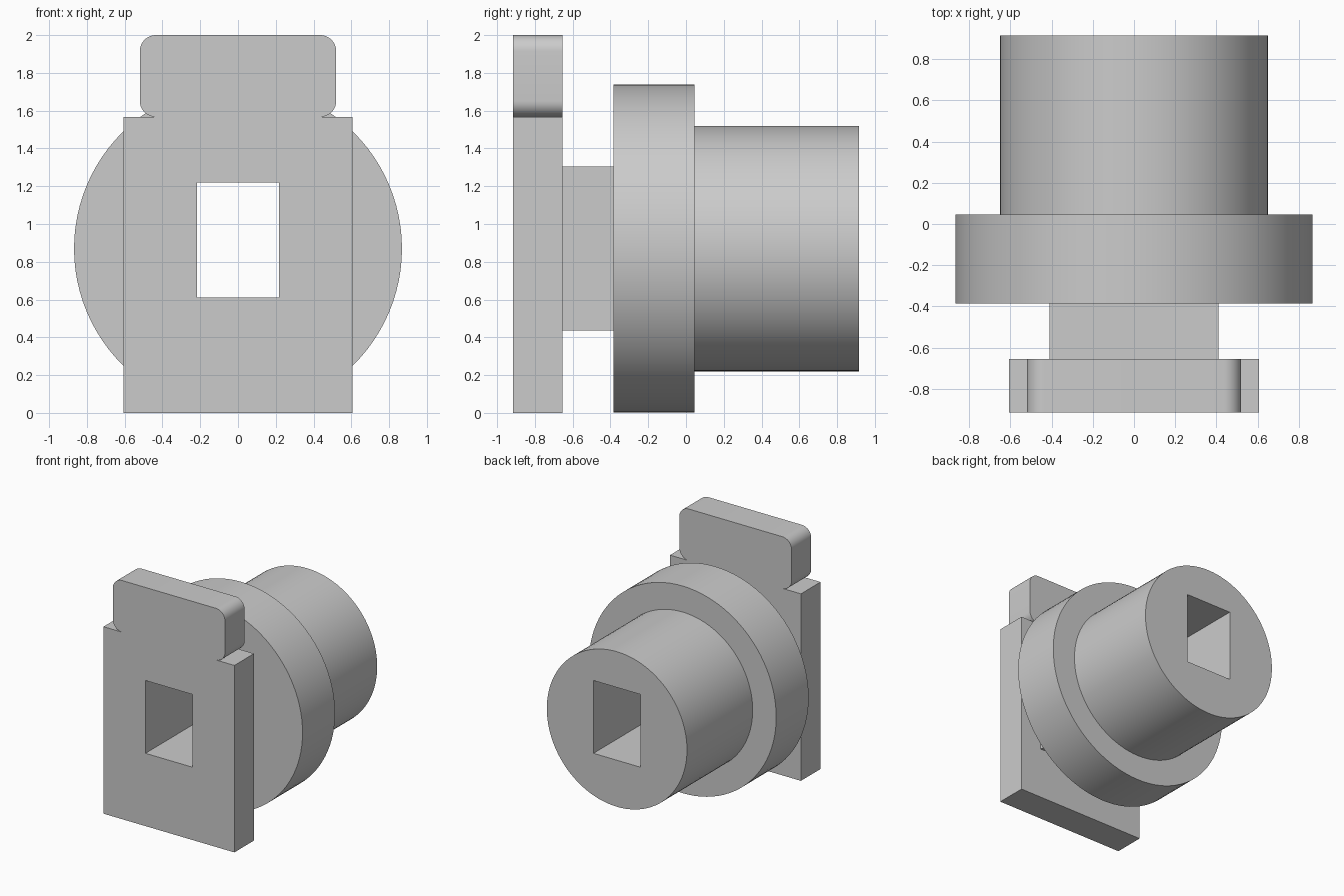
import bpy, bmesh
from math import cos, sin, pi, radians

if "Cube" in bpy.data.objects:
    bpy.data.objects.remove(bpy.data.objects["Cube"])

grey = bpy.data.materials.new("plain_grey")
grey.use_nodes = True
COLOUR = (0.6, 0.6, 0.6, 1)
grey.diffuse_color = COLOUR
grey.node_tree.nodes["Principled BSDF"].inputs["Base Color"].default_value = COLOUR

AXIS_Z = 0.87  # height of the round parts' axis


def rectangle(half_width, bottom, top):
    return [(-half_width, bottom), (half_width, bottom), (half_width, top), (-half_width, top)]


def arc(cx, cz, radius, start, end, steps):
    angles = [start + (end - start) * i / steps for i in range(steps + 1)]
    return [(cx + radius * cos(a), cz + radius * sin(a)) for a in angles]


def circle(radius):
    return arc(0, AXIS_Z, radius, 0, 2 * pi, 96)[:-1]


def mirrored(half):
    return half + [(-x, z) for x, z in reversed(half)]


def pierced_prism(name, outline, y_front, y_back):
    """Extrude an outline along y, leaving the rectangular bore open."""
    bm = bmesh.new()
    edges = []
    for loop in (outline, BORE):
        verts = [bm.verts.new((x, y_front, z)) for x, z in loop]
        edges += [bm.edges.new((v, verts[i - 1])) for i, v in enumerate(verts)]
    bmesh.ops.triangle_fill(bm, edges=edges, use_beauty=True)
    extruded = bmesh.ops.extrude_face_region(bm, geom=bm.faces[:], use_keep_orig=True)
    moved = [g for g in extruded["geom"] if isinstance(g, bmesh.types.BMVert)]
    bmesh.ops.translate(bm, verts=moved, vec=(0, y_back - y_front, 0))
    bmesh.ops.recalc_face_normals(bm, faces=bm.faces[:])
    mesh = bpy.data.meshes.new(name)
    bm.to_mesh(mesh)
    bm.free()
    mesh.materials.append(grey)
    obj = bpy.data.objects.new(name, mesh)
    bpy.context.collection.objects.link(obj)
    bpy.ops.object.select_all(action="DESELECT")
    obj.select_set(True)
    bpy.context.view_layer.objects.active = obj
    bpy.ops.object.shade_smooth_by_angle(angle=radians(30))


BORE = rectangle(0.217, 0.61, 1.22)

# Front plate with its rounded tab on top
SHOULDER, TAB, R = 1.567, 0.52, 0.085
plate_half = [(0.607, 0), (0.607, SHOULDER)]
plate_half += arc(TAB - R, SHOULDER + R, R, -pi / 2, 0, 10)
plate_half += arc(TAB - R, 2 - R, R, 0, pi / 2, 10)
pierced_prism("front_plate", mirrored(plate_half), -0.915, -0.655)

# Square neck, wide flange and rear barrel
pierced_prism("neck", rectangle(0.41, 0.437, 1.305), -0.655, -0.385)
pierced_prism("flange", circle(0.868), -0.385, 0.045)
pierced_prism("barrel", circle(0.65), 0.045, 0.915)
